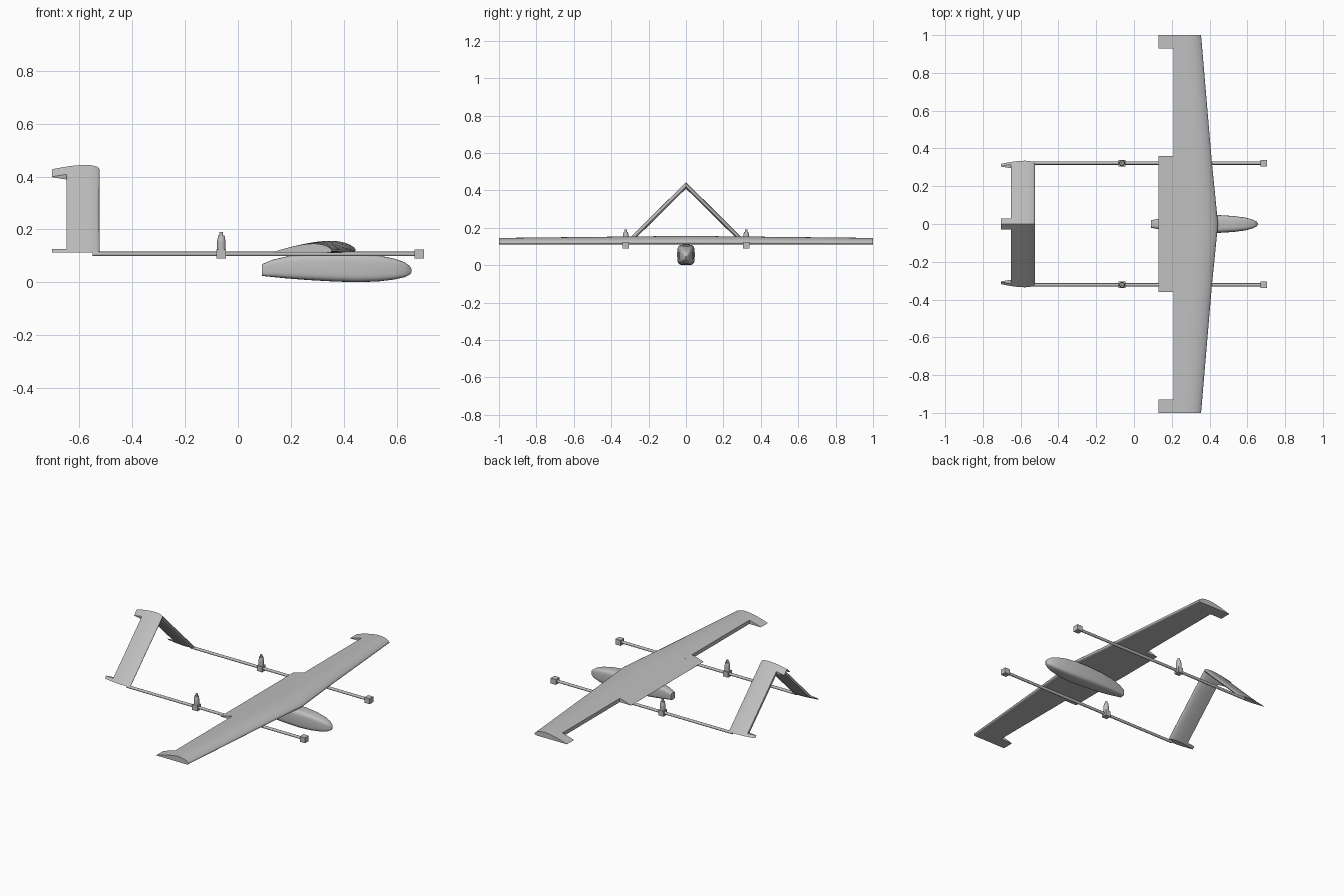
import bpy, bmesh, math
from mathutils import Vector, Matrix

cube = bpy.data.objects.get("Cube")
if cube:
    bpy.data.objects.remove(cube, do_unlink=True)

grey = bpy.data.materials.new("plain grey")
grey.use_nodes = True
tone = (0.52, 0.52, 0.52, 1)
grey.diffuse_color = tone
grey.node_tree.nodes["Principled BSDF"].inputs["Base Color"].default_value = tone


def finish(name, bm, angle=35):
    bmesh.ops.recalc_face_normals(bm, faces=bm.faces)
    mesh = bpy.data.meshes.new(name)
    bm.to_mesh(mesh)
    bm.free()
    mesh.materials.append(grey)
    obj = bpy.data.objects.new(name, mesh)
    bpy.context.collection.objects.link(obj)
    bpy.ops.object.select_all(action='DESELECT')
    obj.select_set(True)
    bpy.context.view_layer.objects.active = obj
    bpy.ops.object.shade_smooth_by_angle(angle=math.radians(angle))
    return obj


def loft(name, rings):
    """Skin a list of equal point rings and cap both ends."""
    bm = bmesh.new()
    loops = [[bm.verts.new(p) for p in ring] for ring in rings]
    n = len(loops[0])
    for a, b in zip(loops, loops[1:]):
        for i in range(n):
            j = (i + 1) % n
            bm.faces.new((a[i], a[j], b[j], b[i]))
    bm.faces.new(loops[0])
    bm.faces.new(loops[-1])
    return finish(name, bm)


def thickness(c):
    """Unit aerofoil thickness at chord fraction c from the nose."""
    return 10 * (0.2969 * math.sqrt(c) - 0.126 * c - 0.3516 * c**2
                 + 0.2843 * c**3 - 0.1016 * c**4)


def camber(c):
    return 0.5 * thickness(c) if c > 0.3 else 0.5 - 0.28 * (1 - c / 0.3)**2


def section(c0, c1, n=16):
    """Outline of the aerofoil slice c0..c1 as (chord, mean, half thickness)."""
    cs = [c0 + (c1 - c0) * (1 - math.cos(math.pi / 2 * i / n)) for i in range(n + 1)]
    top = [(c, camber(c), thickness(c) / 2) for c in cs]
    low = [(c, camber(c), -thickness(c) / 2) for c in reversed(cs)]
    return top + (low[:-1] if c0 == 0 else low)


# Wing: main panel plus the remaining trailing edge pieces
TRAIL, HINGE = 0.13, 0.21


def nose_x(y):
    y = abs(y)
    return 0.445 - 0.1 * y if y < 0.33 else 0.412 - 0.085 * (y - 0.33)


def wing_ring(y, front):
    lead = nose_x(y)
    chord = lead - TRAIL
    cut = (lead - HINGE) / chord
    span = (0, cut) if front else (cut, 1)
    t = 0.045 - 0.011 * abs(y)
    return [(lead - c * chord, y, 0.112 + t * (m + h)) for c, m, h in section(*span)]


loft("wing_main", [wing_ring(y, True) for y in (-1, -0.66, -0.33, 0, 0.33, 0.66, 1)])
loft("wing_centre_trailing_edge", [wing_ring(y, False) for y in (-0.36, 0, 0.36)])
loft("wing_tip_left", [wing_ring(y, False) for y in (0.93, 1)])
loft("wing_tip_right", [wing_ring(y, False) for y in (-1, -0.93)])

# Fuselage pod: x, half width, bottom, top
pod = [(0.09, 0.02, 0.024, 0.068), (0.13, 0.027, 0.02, 0.085), (0.19, 0.036, 0.014, 0.099),
       (0.27, 0.043, 0.008, 0.107), (0.36, 0.047, 0.003, 0.11), (0.45, 0.047, 0, 0.109),
       (0.53, 0.042, 0.003, 0.102), (0.59, 0.034, 0.01, 0.09), (0.63, 0.023, 0.019, 0.076),
       (0.65, 0.012, 0.029, 0.062), (0.657, 0.004, 0.038, 0.05)]


def pod_ring(x, w, lo, hi, n=32):
    ring = []
    for i in range(n):
        a = 2 * math.pi * i / n
        c, s = math.cos(a), math.sin(a)
        y = math.copysign(abs(c)**0.5, c)
        z = math.copysign(abs(s)**0.5, s)
        ring.append((x, w * y, (lo + hi) / 2 + (hi - lo) / 2 * z))
    return ring


loft("fuselage_pod", [pod_ring(*row) for row in pod])

# Inverted V tail: sloping panels, mitred at the apex and cut flat at the foot
T_LEAD, T_HINGE, T_TRAIL = -0.525, -0.65, -0.705


def tail_ring(side, f, front):
    chord = T_LEAD - T_TRAIL
    cut = (T_LEAD - T_HINGE) / chord
    span = (0, cut) if front else (cut, 1)
    ring = []
    for c, m, h in section(*span):
        off = 0.024 * h * math.sqrt(2)
        y = 0.318 * (1 - f) + off * (1 - f)
        z = 0.113 + 0.314 * f + off * f
        ring.append((T_LEAD - c * chord, side * y, z))
    return ring


for side, label in ((1, "left"), (-1, "right")):
    loft("tail_panel_" + label, [tail_ring(side, f, True) for f in (0, 0.5, 1)])
    loft("tail_foot_" + label, [tail_ring(side, f, False) for f in (0, 0.04)])
    loft("tail_apex_" + label, [tail_ring(side, f, False) for f in (0.91, 1)])


# Booms with end mounts and lift motors
def box(name, centre, size):
    bm = bmesh.new()
    bmesh.ops.create_cube(bm, size=1, matrix=Matrix.Translation(centre) @ Matrix.Diagonal((*size, 1)))
    finish(name, bm)


def cylinder(name, start, end, r1, r2):
    start, end = Vector(start), Vector(end)
    axis = end - start
    turn = axis.to_track_quat('Z', 'Y').to_matrix().to_4x4()
    bm = bmesh.new()
    bmesh.ops.create_cone(bm, cap_ends=True, segments=20, radius1=r1, radius2=r2,
                          depth=axis.length, matrix=Matrix.Translation((start + end) / 2) @ turn)
    finish(name, bm)


MOTOR_X = -0.063
for side, label in ((1, "left"), (-1, "right")):
    y = 0.322 * side
    cylinder("boom_" + label, (-0.55, y, 0.107), (0.68, y, 0.107), 0.0085, 0.0085)
    box("front_mount_" + label, (0.687, y, 0.107), (0.036, 0.036, 0.034))
    box("motor_mount_" + label, (MOTOR_X, y, 0.107), (0.036, 0.036, 0.034))
    for part, z0, z1, r0, r1 in (("base", 0.12, 0.155, 0.016, 0.016),
                                 ("cap", 0.155, 0.177, 0.016, 0.012),
                                 ("shaft", 0.177, 0.19, 0.007, 0.007)):
        cylinder("motor_" + part + "_" + label, (MOTOR_X, y, z0), (MOTOR_X, y, z1), r0, r1)
